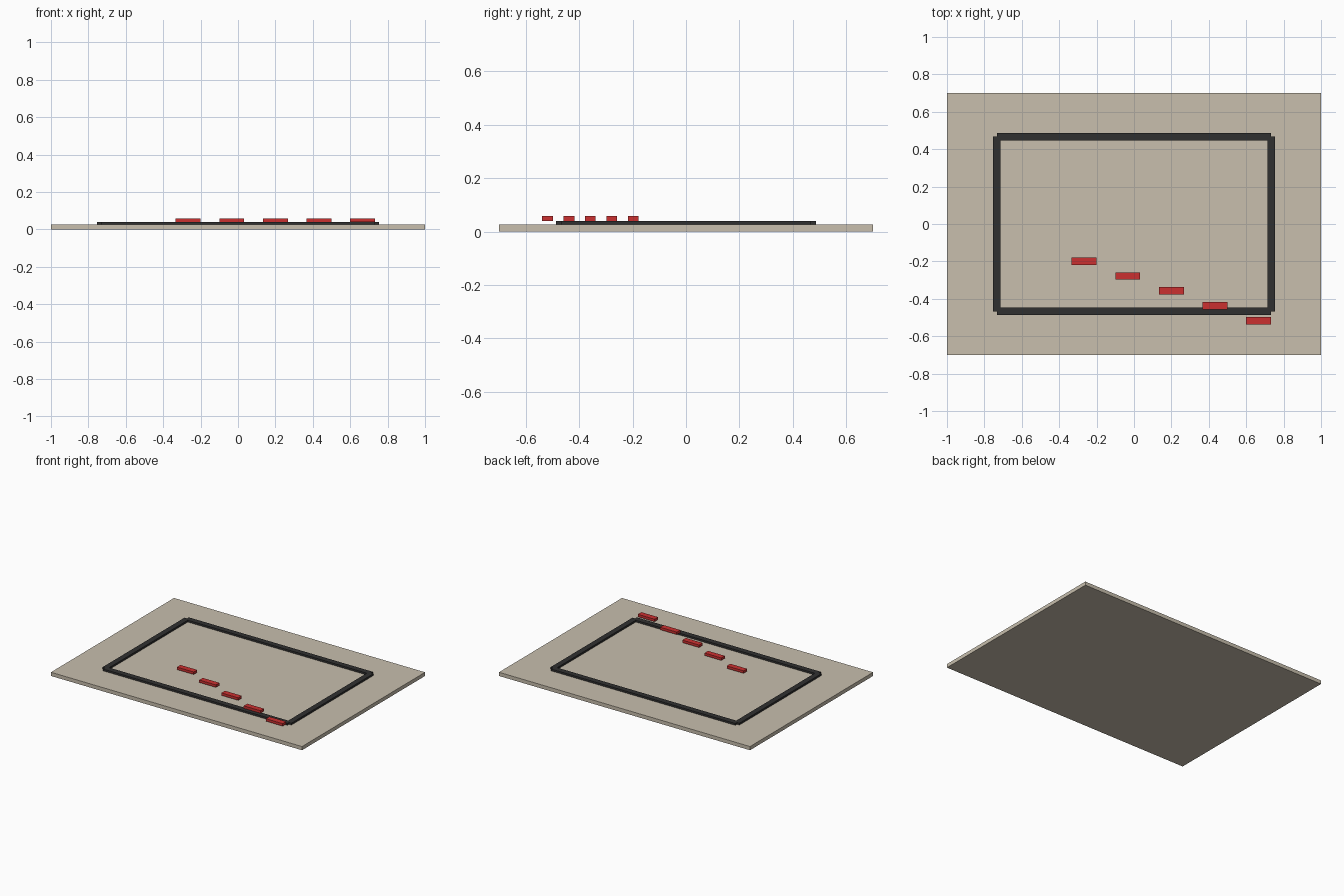
import bpy

if "Cube" in bpy.data.objects:
    bpy.data.objects.remove(bpy.data.objects["Cube"])


def material(name, color):
    m = bpy.data.materials.new(name)
    m.diffuse_color = (*color, 1)
    m.use_nodes = True
    m.node_tree.nodes["Principled BSDF"].inputs["Base Color"].default_value = m.diffuse_color
    return m


def box(name, x, y, z0, z1, sx, sy, mat):
    bpy.ops.mesh.primitive_cube_add(size=1, location=(x, y, (z0 + z1) / 2))
    ob = bpy.context.object
    ob.name = name
    ob.scale = (sx, sy, z1 - z0)
    bpy.ops.object.transform_apply(location=False, rotation=False, scale=True)
    ob.data.materials.append(mat)
    return ob


sand = material("sand", (0.58, 0.52, 0.42))
dark = material("dark", (0.03, 0.03, 0.03))
red = material("red", (0.60, 0.03, 0.03))

BASE_TOP, FRAME_TOP, DASH_TOP = 0.0267, 0.04, 0.058
HX, HY, BAR = 0.733, 0.467, 0.04

# flat base plate
box("base_plate", 0, 0, 0, BASE_TOP, 2, 1.4, sand)

# rectangular border: bars run between corner centres, leaving notched corners
for s, side_x, side_y in ((-1, "left", "front"), (1, "right", "back")):
    box(f"border_{side_y}", 0, s * HY, BASE_TOP, FRAME_TOP, 2 * HX, BAR, dark)
    box(f"border_{side_x}", s * HX, 0, BASE_TOP, FRAME_TOP, BAR, 2 * HY, dark)

# diagonal row of raised dashes
for i in range(5):
    box(f"dash_{i + 1}", -0.267 + 0.2333 * i, -0.198 - 0.08 * i,
        FRAME_TOP, DASH_TOP, 0.133, 0.04, red)
